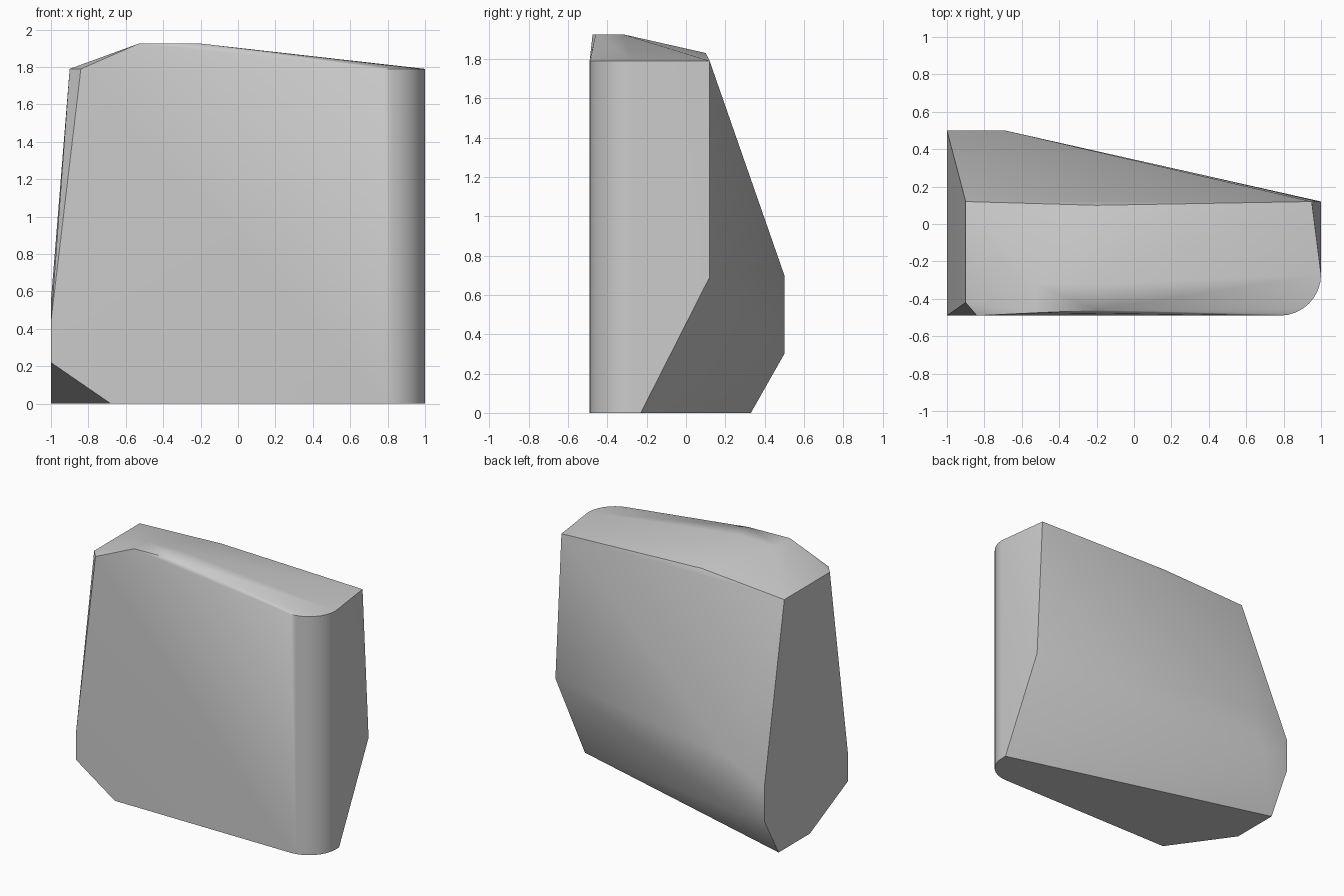
import bpy
import bmesh
import math

default_cube = bpy.data.objects.get("Cube")
if default_cube:
    bpy.data.objects.remove(default_cube, do_unlink=True)


def make_material(name, shade):
    material = bpy.data.materials.new(name)
    material.use_nodes = True
    colour = (shade, shade, shade, 1)
    material.diffuse_color = colour
    material.node_tree.nodes["Principled BSDF"].inputs["Base Color"].default_value = colour
    return material


def rounded_corner(height, radius=0.22, steps=8):
    """Quarter circle joining the front face to the right-hand end."""
    corner = []
    for step in range(steps + 1):
        angle = math.radians(90) * step / steps
        corner.append((1 - radius + radius * math.sin(angle),
                       -0.49 + radius - radius * math.cos(angle), height))
    return corner


def hull_object(name, points, material):
    """Wrap a closed stone surface around the corner points."""
    bm = bmesh.new()
    for point in points:
        bm.verts.new(point)
    hull = bmesh.ops.convex_hull(bm, input=bm.verts)
    unused = [v for v in bm.verts if not v.link_faces]
    bmesh.ops.delete(bm, geom=unused, context="VERTS")
    bmesh.ops.dissolve_limit(bm, angle_limit=math.radians(0.5),
                             verts=bm.verts, edges=bm.edges)
    bmesh.ops.recalc_face_normals(bm, faces=bm.faces)
    mesh = bpy.data.meshes.new(name)
    bm.to_mesh(mesh)
    bm.free()
    mesh.materials.append(material)
    obj = bpy.data.objects.new(name, mesh)
    bpy.context.collection.objects.link(obj)
    return obj


shoulder = 1.79
peak = 1.925

# Flat left end, tapering inward toward the shoulder
left_end = [(-1, -0.49, 0.44), (-1, -0.49, 0.22), (-1, -0.04, 0),
            (-1, 0.33, 0), (-1, 0.5, 0.3), (-1, 0.5, 0.55),
            (-0.9, 0.12, shoulder), (-0.9, -0.42, shoulder)]

# Front face corners beside the two chips
front_chips = [(-0.84, -0.49, shoulder), (-0.68, -0.49, 0)]

# Bulging back and the leaning right end
back = [(-0.69, 0.5, 0.7), (-0.8, 0.5, 0.3)]
right_end = [(0.95, 0.12, shoulder), (1, 0.12, 0.69), (1, -0.23, 0)]

# Low ridge along the top
crown = [(-0.53, -0.475, peak), (-0.2, -0.46, peak),
         (-0.53, -0.32, peak), (-0.2, -0.32, peak), (-0.2, 0.1, 1.83)]

stone = make_material("pale_grey_stone", 0.6)
block = hull_object("stone_block",
                    left_end + front_chips + back + right_end + crown
                    + rounded_corner(0) + rounded_corner(shoulder), stone)

# Soft rounding with crisp chipped edges
bpy.ops.object.select_all(action="DESELECT")
block.select_set(True)
bpy.context.view_layer.objects.active = block
bpy.ops.object.shade_smooth_by_angle(angle=math.radians(35))
